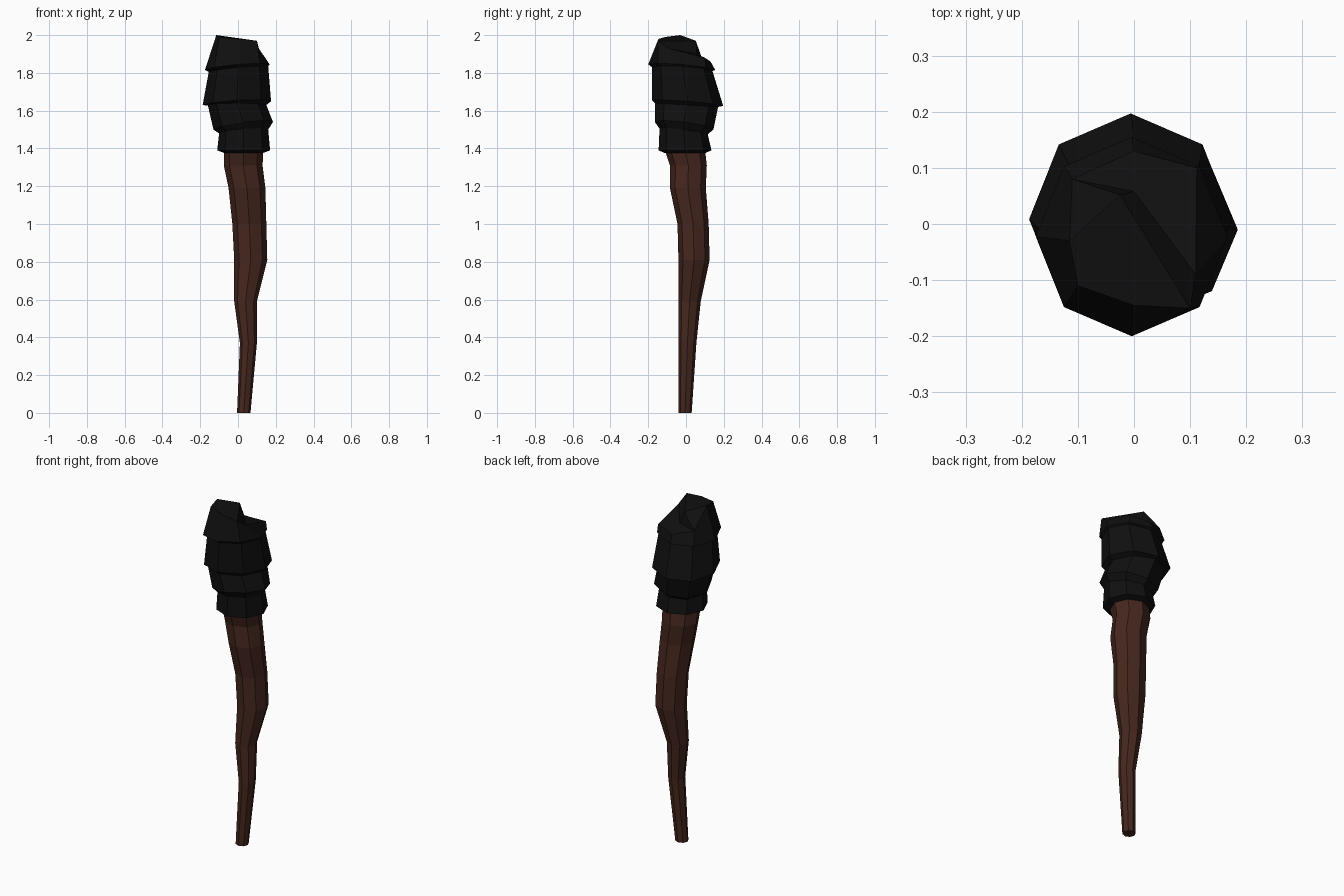
import bpy, bmesh, math

if "Cube" in bpy.data.objects:
    bpy.data.objects.remove(bpy.data.objects["Cube"])

SIDES = 8


def material(name, rgb):
    m = bpy.data.materials.new(name)
    m.diffuse_color = (*rgb, 1)
    m.use_nodes = True
    m.node_tree.nodes["Principled BSDF"].inputs["Base Color"].default_value = m.diffuse_color
    return m


def ring(bm, z, x0, x1, y0, y1, tilt_x=0, tilt_y=0):
    """Eight-sided ring filling the given x and y extents, optionally tilted."""
    verts = []
    for i in range(SIDES):
        a = math.tau * i / SIDES
        c, s = math.cos(a), math.sin(a)
        verts.append(bm.verts.new(((x0 + x1) / 2 + (x1 - x0) / 2 * c,
                                   (y0 + y1) / 2 + (y1 - y0) / 2 * s,
                                   z + tilt_x * c + tilt_y * s)))
    return verts


def loft(bm, rings):
    for a, b in zip(rings, rings[1:]):
        for i in range(SIDES):
            j = (i + 1) % SIDES
            bm.faces.new((a[i], a[j], b[j], b[i]))
    bm.faces.new(rings[0][::-1])


def finish(bm, name, mat):
    bmesh.ops.recalc_face_normals(bm, faces=bm.faces)
    me = bpy.data.meshes.new(name)
    bm.to_mesh(me)
    bm.free()
    me.materials.append(mat)
    ob = bpy.data.objects.new(name, me)
    bpy.context.collection.objects.link(ob)


# Crooked wooden handle: z, x range, y range
bm = bmesh.new()
rings = [ring(bm, *r) for r in (
    (0.00, -0.005, 0.066, -0.04, 0.03),
    (0.37, 0.01, 0.10, -0.04, 0.055),
    (0.59, -0.02, 0.10, -0.04, 0.078),
    (0.81, -0.02, 0.155, -0.04, 0.125),
    (1.00, -0.03, 0.15, -0.045, 0.12),
    (1.19, -0.05, 0.145, -0.085, 0.105),
    (1.31, -0.075, 0.13, -0.085, 0.11),
    (1.40, -0.075, 0.135, -0.115, 0.10))]
loft(bm, rings)
bm.faces.new(rings[-1])
finish(bm, "handle", material("dark_wood", (0.06, 0.02, 0.013)))

# Wrapped head: overlapping bands, each starting with a wider lip
bm = bmesh.new()
rings = [ring(bm, *r) for r in (
    (1.375, -0.07, 0.13, -0.11, 0.10),
    (1.39, -0.11, 0.17, -0.145, 0.135),
    (1.49, -0.10, 0.16, -0.14, 0.115, 0.01, -0.015),
    (1.52, -0.13, 0.185, -0.165, 0.145, 0.02, -0.02),
    (1.63, -0.16, 0.15, -0.165, 0.17, 0, -0.01),
    (1.64, -0.187, 0.175, -0.18, 0.197, 0.01, -0.015),
    (1.82, -0.155, 0.16, -0.18, 0.14, 0.015, -0.01),
    (1.83, -0.175, 0.167, -0.2, 0.155, 0.015, -0.015))]
# Worn top, higher at the front left and broken down at the back right
R = [bm.verts.new(p) for p in (
    (0.11, -0.09, 1.93), (0.112, 0.10, 1.88), (0, 0.13, 1.86), (-0.11, 0.08, 1.89),
    (-0.115, -0.03, 2.0), (-0.10, -0.11, 1.99), (0, -0.145, 1.98), (0.10, -0.15, 1.97))]
A = bm.verts.new((-0.025, 0.052, 1.97))
B = bm.verts.new((0.0, 0.058, 1.90))
loft(bm, rings + [R])
for f in ((A, R[4], R[5], R[6], R[7]), (A, R[7], R[0], B), (B, R[0], R[1], R[2]),
          (B, R[2], R[3]), (A, B, R[3]), (A, R[3], R[4])):
    bm.faces.new(f)
finish(bm, "wrapped_head", material("charred_cloth", (0.005, 0.005, 0.005)))
